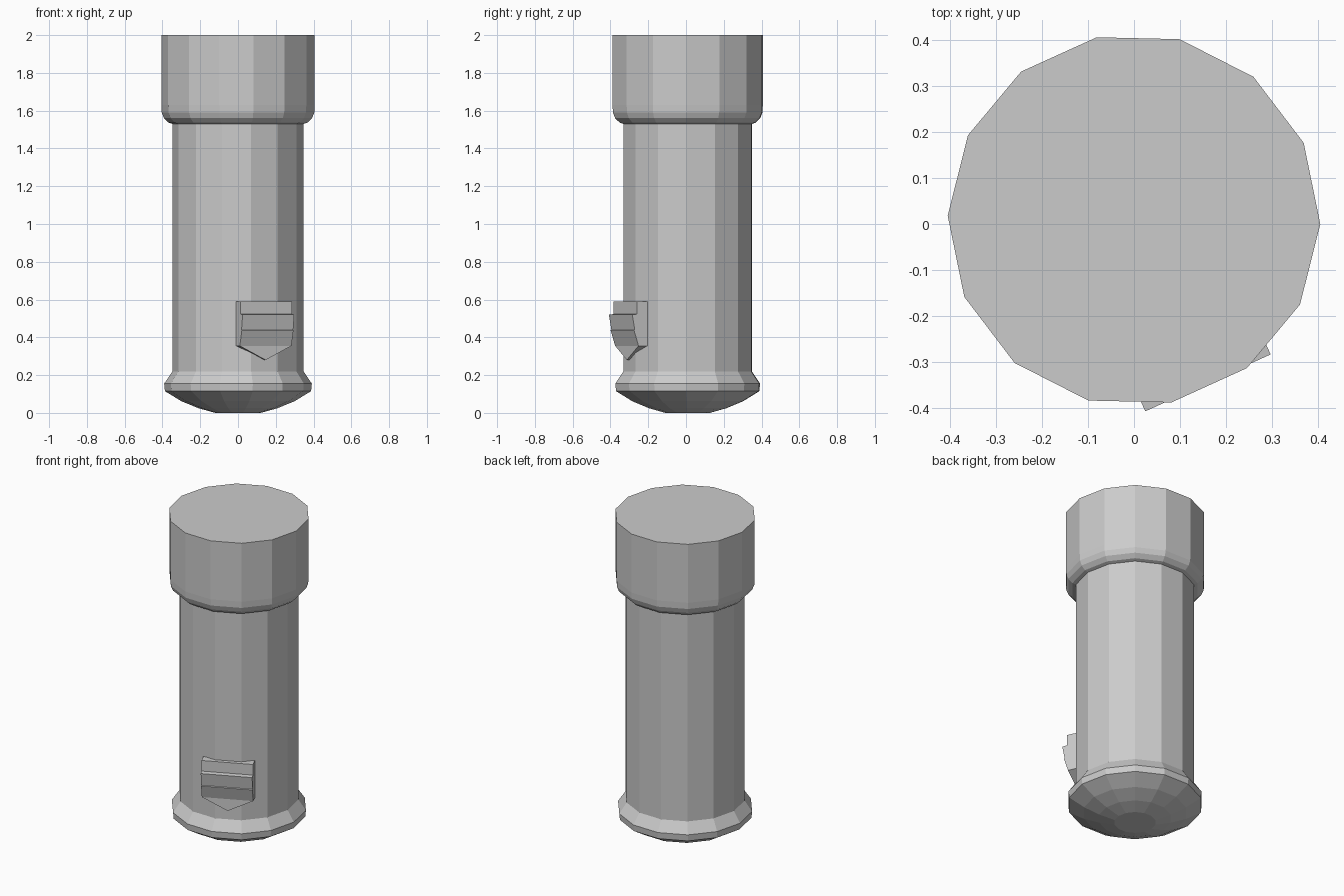
import bpy, bmesh
from math import sin, cos, tau, radians
from mathutils import Vector

if "Cube" in bpy.data.objects:
    bpy.data.objects.remove(bpy.data.objects["Cube"])

SIDES = 14
CENTRE = Vector((0, 0.009, 0))
PHASE = radians(-1.3)


def finish(name, bm):
    bmesh.ops.recalc_face_normals(bm, faces=bm.faces)
    mesh = bpy.data.meshes.new(name)
    bm.to_mesh(mesh)
    bm.free()
    obj = bpy.data.objects.new(name, mesh)
    bpy.context.collection.objects.link(obj)
    return obj


def lathe(name, profile):
    """Spin (radius, z) points into a closed faceted solid."""
    bm = bmesh.new()
    rings = []
    for r, z in profile:
        rings.append([bm.verts.new(CENTRE + Vector((
            r * cos(PHASE + tau * i / SIDES), r * sin(PHASE + tau * i / SIDES), z)))
            for i in range(SIDES)])
    for a, b in zip(rings, rings[1:]):
        for i in range(SIDES):
            j = (i + 1) % SIDES
            bm.faces.new((a[i], a[j], b[j], b[i]))
    bm.faces.new(rings[0])
    bm.faces.new(rings[-1])
    return finish(name, bm)


# Handle: domed foot, straight grip, wider rounded cap
lathe("handle", [
    (0.12, 0.0), (0.21, 0.025), (0.30, 0.062), (0.387, 0.115),
    (0.391, 0.155), (0.347, 0.22),
    (0.347, 1.53), (0.368, 1.537), (0.392, 1.56), (0.404, 1.59),
    (0.406, 1.63), (0.406, 2.0)])

# Latch sits square on the facet between two handle edges
ANGLE = PHASE - 2.5 * tau / SIDES
OUT = Vector((cos(ANGLE), sin(ANGLE), 0))
SIDE = Vector((-sin(ANGLE), cos(ANGLE), 0))


def place(t, n, z):
    return CENTRE + SIDE * t + OUT * n + Vector((0, 0, z))


def prism(name, front, back):
    """Join two matching outlines of (t, n, z) points into a solid."""
    bm = bmesh.new()
    a = [bm.verts.new(place(*p)) for p in front]
    b = [bm.verts.new(place(*p)) for p in back]
    bm.faces.new(a)
    bm.faces.new(b)
    for i in range(len(a)):
        j = (i + 1) % len(a)
        bm.faces.new((a[i], a[j], b[j], b[i]))
    return finish(name, bm)


# Latch: stepped block
W = 0.15
steps = [(0.302, 0.59), (0.362, 0.59), (0.362, 0.523), (0.390, 0.52),
         (0.376, 0.44), (0.380, 0.437), (0.354, 0.355), (0.302, 0.355)]
prism("latch", [(-W, n, z) for n, z in steps], [(W, n, z) for n, z in steps])

# Pointed lower end of the latch
prism("latch_point",
      [(-W, 0.354, 0.355), (W, 0.354, 0.355), (0, 0.354, 0.28)],
      [(-W, 0.302, 0.355), (W, 0.302, 0.355), (0, 0.335, 0.28)])
